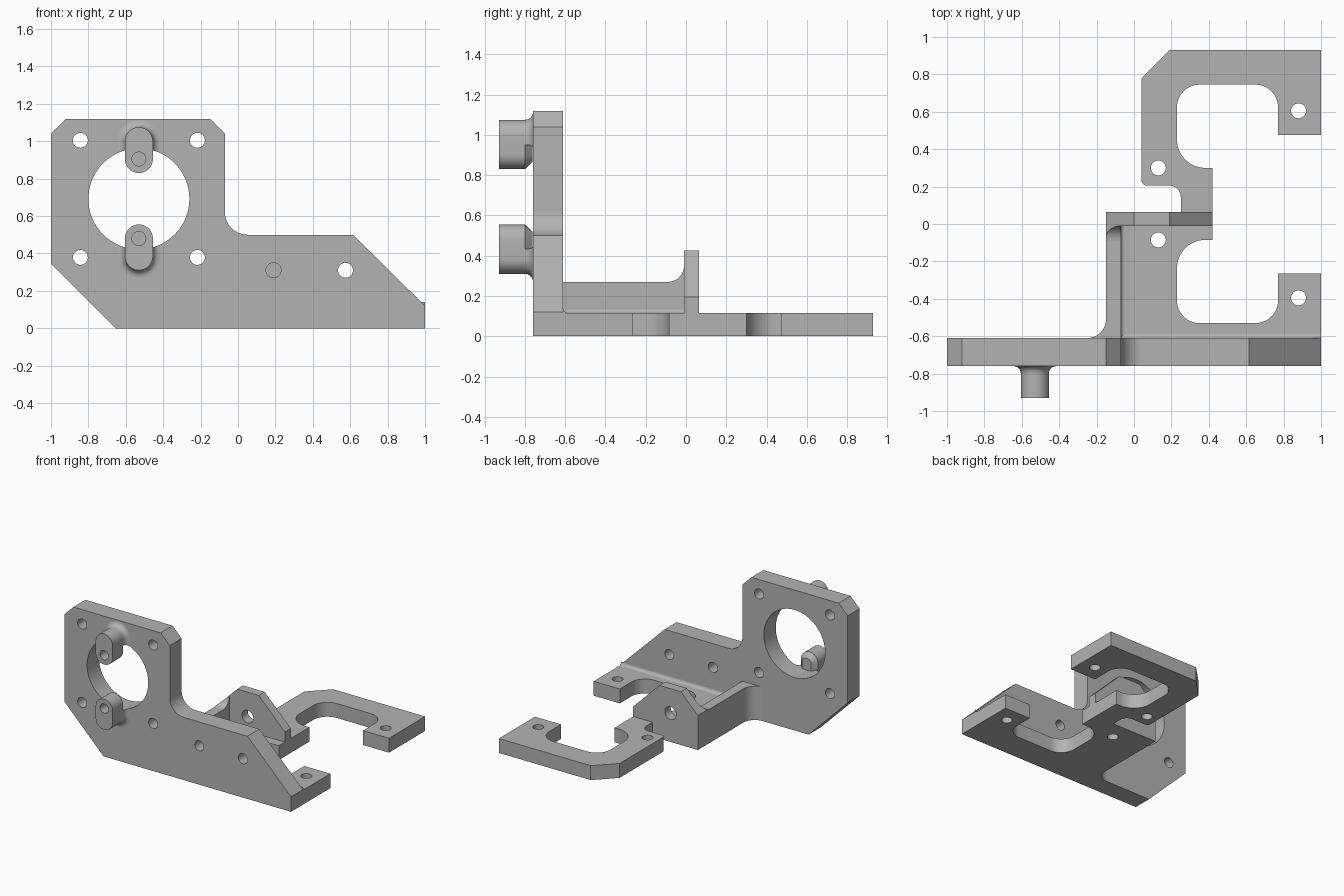
import bpy, bmesh, math
from mathutils import Vector

if "Cube" in bpy.data.objects:
    bpy.data.objects.remove(bpy.data.objects["Cube"], do_unlink=True)

grey = bpy.data.materials.new("plain_grey")
grey.use_nodes = True
colour = (0.45, 0.45, 0.45, 1)
grey.diffuse_color = colour
grey.node_tree.nodes["Principled BSDF"].inputs["Base Color"].default_value = colour
parts = []


def rounded(corners, steps=10):
    """Outline from (u, v) corners; a third value rounds that corner."""
    out = []
    for i, c in enumerate(corners):
        p = Vector(c[:2])
        if len(c) == 2:
            out.append(p)
            continue
        a = (Vector(corners[i - 1][:2]) - p).normalized()
        b = (Vector(corners[(i + 1) % len(corners)][:2]) - p).normalized()
        half = a.angle(b) / 2
        centre = p + (a + b).normalized() * c[2] / math.sin(half)
        tangent = c[2] / math.tan(half)
        start, end = p + a * tangent - centre, p + b * tangent - centre
        for k in range(steps + 1):
            out.append(centre + start.lerp(end, k / steps).normalized() * c[2])
    return out


def place(axis, u, v, t):
    return {"x": (t, u, v), "y": (u, t, v), "z": (u, v, t)}[axis]


def loft(name, axis, layers):
    """Solid through matching outlines, each given as (outline, depth)."""
    bm = bmesh.new()
    rings = [[bm.verts.new(place(axis, p[0], p[1], t)) for p in pts] for pts, t in layers]
    n = len(rings[0])
    bm.faces.new(rings[0])
    bm.faces.new(rings[-1])
    for low, high in zip(rings, rings[1:]):
        for i in range(n):
            j = (i + 1) % n
            bm.faces.new((low[i], low[j], high[j], high[i]))
    bmesh.ops.recalc_face_normals(bm, faces=bm.faces)
    mesh = bpy.data.meshes.new(name)
    bm.to_mesh(mesh)
    bm.free()
    mesh.materials.append(grey)
    ob = bpy.data.objects.new(name, mesh)
    bpy.context.collection.objects.link(ob)
    parts.append(ob)
    return ob


def prism(name, axis, corners, low, high):
    pts = rounded(corners)
    return loft(name, axis, [(pts, low), (pts, high)])


def circle(u, v, r, n=32):
    return [(u + r * math.cos(2 * math.pi * i / n), v + r * math.sin(2 * math.pi * i / n))
            for i in range(n)]


def slot(u, low, high, r, n=16):
    """Upright round-ended outline."""
    pts = []
    for centre, turn in ((high - r, 0), (low + r, math.pi)):
        for i in range(n + 1):
            a = turn + math.pi * i / n
            pts.append((u + r * math.cos(a), centre + r * math.sin(a)))
    return pts


def cove(u, v, su, sv, r, n=10):
    """Outline of a hollow fillet filling the corner at (u, v)."""
    pts = [(u, v)]
    for i in range(n + 1):
        a = math.pi / 2 * i / n
        pts.append((u + su * r * (1 - math.sin(a)), v + sv * r * (1 - math.cos(a))))
    return pts


def cut(ob, cutter):
    mod = ob.modifiers.new("cut", "BOOLEAN")
    mod.operation = "DIFFERENCE"
    mod.solver = "EXACT"
    mod.object = cutter
    bpy.context.view_layer.update()
    deps = bpy.context.evaluated_depsgraph_get()
    mesh = bpy.data.meshes.new_from_object(ob.evaluated_get(deps))
    ob.modifiers.clear()
    ob.data = mesh
    parts.remove(cutter)
    bpy.data.objects.remove(cutter, do_unlink=True)


def drill(ob, axis, u, v, r, low, high, n=32):
    cut(ob, prism("drill", axis, circle(u, v, r, n), low, high))


FRONT, BACK, FLOOR = -0.76, -0.61, 0.115
CX, CZ, BORE = -0.53, 0.692, 0.27

# Upright front plate with its bore and screw holes
plate = prism("front_plate", "y", [
    (-1, 0.345), (-0.655, 0), (1, 0), (1, 0.12), (0.615, 0.5), (-0.07, 0.5, 0.12),
    (-0.07, 1.04), (-0.15, 1.12), (-0.92, 1.12), (-1, 1.04)], FRONT, BACK)
drill(plate, "y", CX, CZ, BORE, -1, 0, 64)
for sx in (-1, 1):
    for sz in (-1, 1):
        drill(plate, "y", CX + sx * 0.313, CZ + sz * 0.313, 0.04, -1, 0)
for x in (0.19, 0.575):
    drill(plate, "y", x, 0.31, 0.04, -1, 0)

# Flat base with two open arms
base = prism("base_plate", "z", [
    (-0.15, BACK), (1, BACK), (1, -0.265), (0.77, -0.265), (0.77, -0.53, 0.12),
    (0.23, -0.53, 0.12), (0.23, -0.085, 0.15), (0.42, -0.085), (0.42, 0.3),
    (0.23, 0.3, 0.15), (0.23, 0.745, 0.12), (0.77, 0.745, 0.12), (0.77, 0.475),
    (1, 0.475), (1, 0.93), (0.19, 0.93), (0.04, 0.78), (0.04, 0.205, 0.03),
    (0.25, 0.205, 0.06), (0.25, 0.065), (-0.15, 0.065)], 0, FLOOR)
for x, y in ((0.13, 0.3), (0.13, -0.085), (0.88, 0.605), (0.88, -0.395)):
    drill(base, "z", x, y, 0.04, -1, 1)

# Cross wall with sloping shoulders
wall = prism("cross_wall", "y", [
    (-0.15, FLOOR), (0.42, FLOOR), (0.42, 0.195), (0.19, 0.425), (0, 0.425),
    (-0.15, 0.275)], -0.01, 0.065)
drill(wall, "y", 0.092, 0.23, 0.05, -1, 1)

# Side rib and the fillets that tie it in
prism("side_rib", "x", [(BACK, FLOOR), (-0.01, FLOOR), (-0.01, 0.27), (BACK, 0.27)],
      -0.15, -0.07)
rib_end = prism("rib_end_fillet", "x", cove(-0.01, 0.27, -1, 1, 0.08), -0.15, -0.07)
cut(rib_end, prism("slope", "y", [(-0.3, 0.125), (0.1, 0.525), (-0.3, 0.7)], -0.3, 0.2))
prism("rib_outer_fillet", "z", cove(-0.15, BACK, -1, 1, 0.1), 0, 0.27)
prism("rib_inner_fillet", "y", cove(-0.07, FLOOR, 1, 1, 0.02), BACK, -0.01)
prism("base_front_fillet", "x", cove(BACK, FLOOR, 1, 1, 0.025), -0.07, 1)

# Two pegs overhanging the bore
for name, low, high, hole in (("upper", 0.83, 1.075, 0.905), ("lower", 0.31, 0.555, 0.48)):
    r, tip = 0.075, -0.8
    peg = loft(name + "_peg", "y", [
        (slot(CX, low, high, r), -0.93), (slot(CX, low, high, r), tip),
        (slot(CX, low + 0.035, high - 0.035, r - 0.035), FRONT - 0.003)])
    drill(peg, "y", CX, hole, 0.037, -1, -0.83)
    layers = []
    for i in range(7):
        a = math.pi / 2 * i / 6
        grow = 0.038 * (1 - math.cos(a))
        layers.append((slot(CX, low - grow, high + grow, r + grow),
                       tip + (FRONT - tip) * math.sin(a)))
    flare = loft(name + "_peg_flare", "y", layers)
    drill(flare, "y", CX, CZ, BORE, -0.9, -0.7, 64)

# Smooth the round surfaces, keep the corners sharp
bpy.ops.object.select_all(action="DESELECT")
for ob in parts:
    ob.select_set(True)
bpy.context.view_layer.objects.active = plate
bpy.ops.object.shade_smooth_by_angle(angle=math.radians(30))
